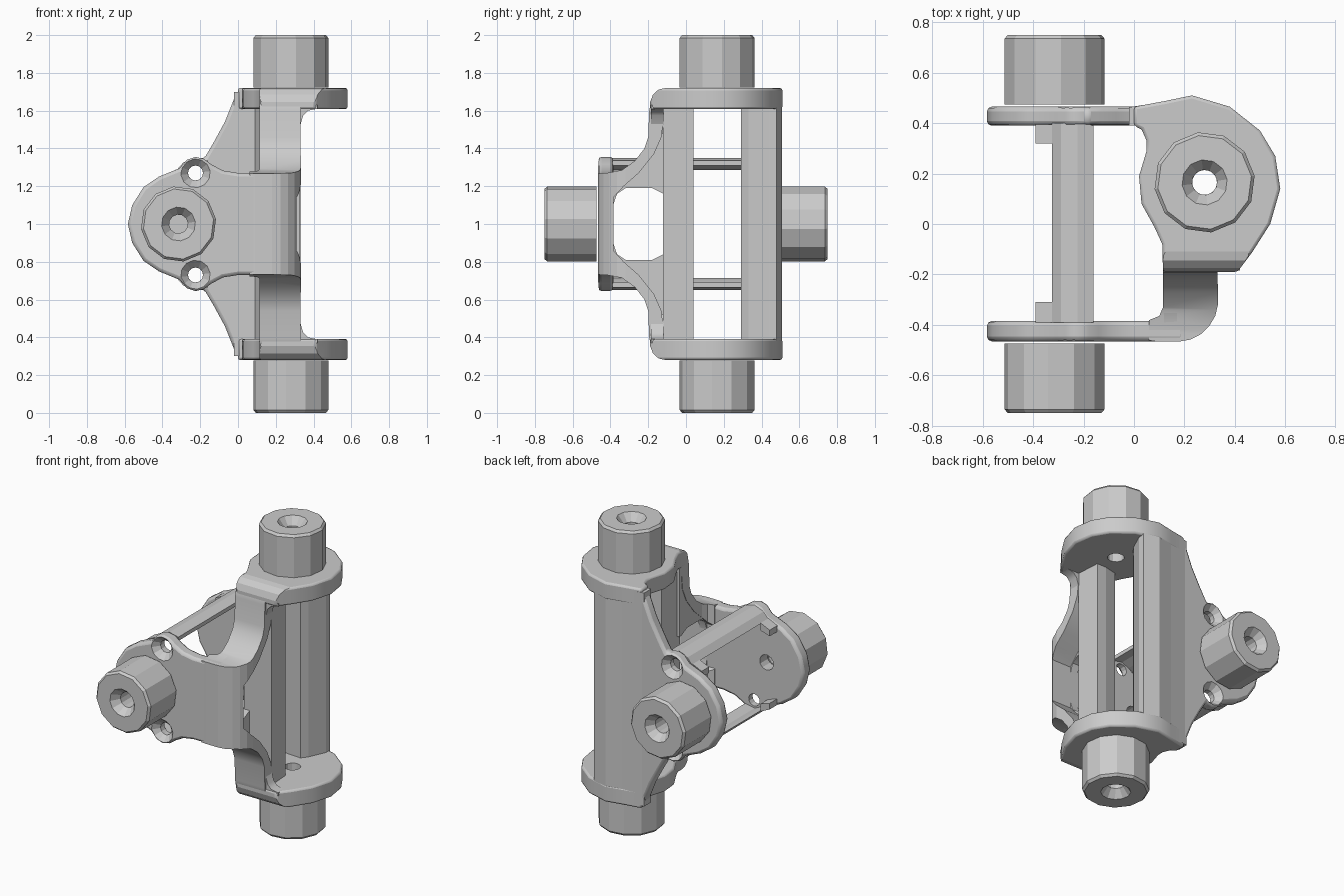
import bpy, bmesh, math
from mathutils import Vector, Matrix

if "Cube" in bpy.data.objects:
    bpy.data.objects.remove(bpy.data.objects["Cube"])


def finish(bm, name):
    bmesh.ops.recalc_face_normals(bm, faces=bm.faces)
    me = bpy.data.meshes.new(name)
    bm.to_mesh(me)
    bm.free()
    ob = bpy.data.objects.new(name, me)
    bpy.context.collection.objects.link(ob)
    return ob


def prism(name, pts, axis, a, b, bevel=0.0, mirror=False):
    """Extrude a 2D profile along an axis; mirror adds a copy about z = 1."""
    put = {'x': lambda p, t: (t, p[0], p[1]),
           'y': lambda p, t: (p[0], t, p[1]),
           'z': lambda p, t: (p[0], p[1], t)}[axis]
    bm = bmesh.new()
    for flip in ([False, True] if mirror else [False]):
        rings = []
        for t in (a, b):
            ring = []
            for p in pts:
                x, y, z = put(p, t)
                ring.append(bm.verts.new((x, y, 2 - z if flip else z)))
            rings.append(ring)
            bm.faces.new(ring)
        n = len(pts)
        for i in range(n):
            j = (i + 1) % n
            bm.faces.new((rings[0][i], rings[0][j], rings[1][j], rings[1][i]))
    ob = finish(bm, name)
    if bevel:
        m = ob.modifiers.new("soft_edges", 'BEVEL')
        m.width, m.segments, m.limit_method = bevel, 2, 'ANGLE'
        m.angle_limit = math.radians(50)
    return ob


def lathe(name, profile, pos, direction, sides=12, closed=True):
    """Spin (radius, height) points around a directed axis."""
    mat = Matrix.Translation(pos) @ Vector(direction).to_track_quat('Z', 'Y').to_matrix().to_4x4()
    bm = bmesh.new()
    rings = []
    for r, h in profile:
        angles = [math.tau * (i + 0.25) / sides for i in range(sides)]
        rings.append([bm.verts.new(mat @ Vector((r * math.cos(t), r * math.sin(t), h)))
                      for t in angles])
    for k in range(len(rings) if closed else len(rings) - 1):
        p, q = rings[k], rings[(k + 1) % len(rings)]
        for i in range(sides):
            j = (i + 1) % sides
            bm.faces.new((p[i], p[j], q[j], q[i]))
    if not closed:
        bm.faces.new(rings[0])
        bm.faces.new(rings[-1])
    return finish(bm, name)


def boolean(ob, cutter, op='DIFFERENCE'):
    m = ob.modifiers.new("cut", 'BOOLEAN')
    m.operation, m.object, m.solver = op, cutter, 'EXACT'
    cutter.hide_render = True
    cutter.hide_set(True)


def sym(upper):
    """Close an upper half outline with its mirror about z = 1."""
    return upper + [(u, 2 - z) for u, z in reversed(upper) if z != 1]


# Four trunnion bosses with countersunk bores
BOSS = [(.05, 0), (.2, 0), (.2, .262), (.187, .277), (.09, .277), (.05, .225)]
VX, VY, HX = .28, .165, -.315
for s, label in ((1, "upper"), (-1, "lower")):
    lathe(label + "_boss", BOSS, (VX, VY, 1 + s * .723), (0, 0, s))
for s, label in ((1, "back"), (-1, "front")):
    lathe(label + "_boss", BOSS, (HX, s * .473, 1), (0, s, 0))

# Upper and lower bearing plates, rounded where they turn into the neck
plate = [(0, .39), (.03, .375), (.05, .33), (.05, .29), (.02, .19), (.03, .08), (.08, -.01),
         (.112, -.08), (.115, -.19), (.41, -.19), (.47, -.11), (.54, .0), (.58, .14),
         (.56, .27), (.5, .37), (.38, .465), (.23, .51), (.12, .487), (0, .465)]
cheeks = prism("bearing_plates", plate, 'z', 1.608, 1.72, .012, mirror=True)
round_off = sym([(.6, 1.73), (-.1, 1.722), (-.145, 1.712), (-.175, 1.685), (-.192, 1.64)])
boolean(cheeks, prism("plate_round_cutter", round_off, 'x', -.1, .7), 'INTERSECT')
boolean(cheeks, lathe("vertical_bore_cutter", [(.05, -.1), (.05, 2.1)], (VX, VY, 0),
                      (0, 0, 1), closed=False))

# Front and back swing plates sharing the same rounded nose
nose = [(-.18, 1.345), (-.225, 1.355), (-.27, 1.34), (-.31, 1.295), (-.42, 1.25),
        (-.5, 1.195), (-.56, 1.1), (-.583, 1)]
front = prism("front_plate",
              sym([(.2, 1.27), (0, 1.27), (-.08, 1.283), (-.14, 1.315)] + nose),
              'y', -.465, -.385, .018)
back = prism("back_plate",
             sym([(.08, 1.718), (.02, 1.718), (-.01, 1.69), (-.07, 1.54), (-.13, 1.43)] + nose),
             'y', .39, .465, .018)
for ob, s in ((front, -1), (back, 1)):
    for z in (.73, 1.27):
        boolean(ob, lathe("screw_cutter", [(.04, -.2), (.04, -.04), (.083, .005)],
                          (-.225, s * .465, z), (0, s, 0), closed=False))
boolean(front, lathe("front_bore_cutter", [(.05, -.1), (.05, .1)], (HX, -.465, 1),
                     (0, -1, 0), closed=False))

# Bent neck joining the bearing plates to the front plate
outer = [(-.1, 1.7), (-.15, 1.7), (-.18, 1.67), (-.195, 1.6), (-.2, 1.46), (-.22, 1.4),
         (-.27, 1.335), (-.34, 1.285), (-.42, 1.27), (-.475, 1.268)]
inner = [(-.385, 1.14), (-.33, 1.2), (-.25, 1.27), (-.17, 1.37), (-.13, 1.46),
         (-.12, 1.55), (-.12, 1.62), (-.1, 1.62)]
window = [(-.385, 1.1), (-.365, 1.16), (-.32, 1.19), (-.18, 1.19), (-.12, 1.16), (-.1, 1.16)]


def c_shape(hole):
    return sym(outer) + [(y, 2 - z) for y, z in reversed(hole)] + hole


plan = [(.115, -.05), (.33, -.05), (.333, -.32), (.322, -.365), (.298, -.405), (.265, -.437),
        (.225, -.458), (.18, -.466), (.09, -.466), (.05, -.46), (.05, -.385), (.1, -.365),
        (.115, -.33)]
neck = prism("neck", c_shape(inner), 'x', .06, .34)
boolean(neck, prism("neck_plan_cutter", plan, 'z', 0, 2), 'INTERSECT')
web = prism("neck_web", c_shape(window), 'x', .118, .17)
boolean(web, prism("web_face_cutter", [(-.46, .2), (-.05, .2), (-.05, 1.8), (-.46, 1.8)],
                   'x', 0, .5), 'INTERSECT')

# Fillets between neck and bearing plates
gusset = [(.3, 1.48), (.332, 1.53), (.345, 1.575), (.37, 1.6), (.42, 1.61), (.42, 1.63), (.3, 1.63)]
fillets = prism("neck_fillets", gusset, 'y', -.185, -.12, mirror=True)

# Upright rails between the bearing plates
rail = prism("front_rail", [(.13, -.122), (.328, -.122), (.318, .04), (.25, .04), (.165, .02)],
             'z', .38, 1.62)
wall = prism("back_wall", [(-.02, .39), (.09, .39), (.12, .3), (.25, .29), (.28, .33),
                           (.33, .44), (.33, .48), (.23, .508), (.12, .485), (-.02, .463)],
             'z', .3, 1.7)

# Cross bars linking the ears, with small end lugs
bars = prism("cross_bars", [(-.325, 1.285), (-.29, 1.325), (-.225, 1.35), (-.16, 1.335),
                            (-.16, 1.31), (-.23, 1.322), (-.28, 1.3)],
             'y', -.39, .4, mirror=True)
LUG = [(-.39, 1.22), (-.325, 1.24), (-.325, 1.29), (-.39, 1.26)]
for a, b, label in ((-.39, -.31, "front_lugs"), (.32, .395, "back_lugs")):
    prism(label, LUG, 'y', a, b, mirror=True)

# Smooth the cast parts, keeping hard edges
for ob in bpy.context.view_layer.objects:
    ob.select_set(False)
for ob in (cheeks, front, back, neck, web, fillets):
    ob.select_set(True)
bpy.context.view_layer.objects.active = front
bpy.ops.object.shade_smooth_by_angle(angle=math.radians(35))
